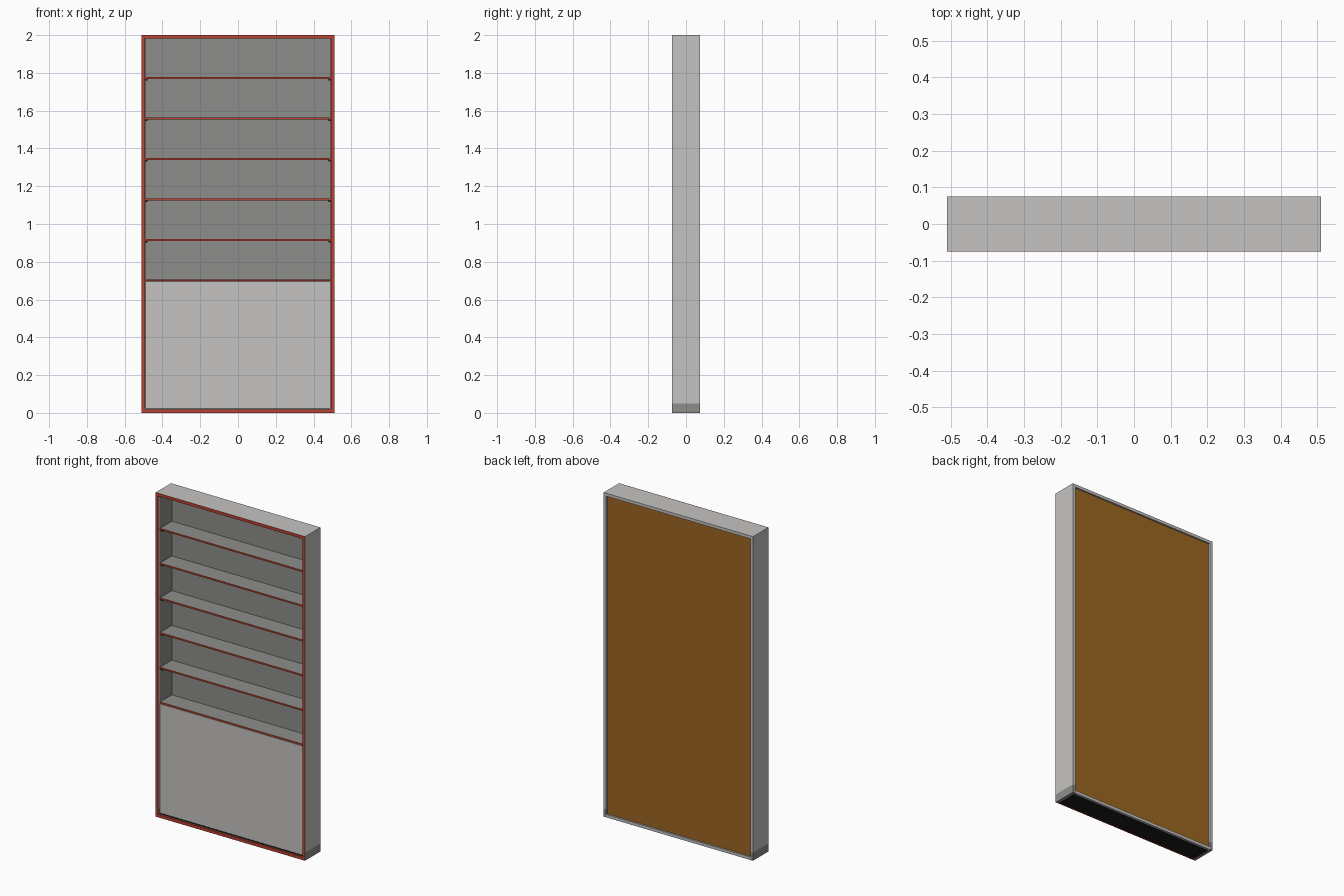
import bpy

if "Cube" in bpy.data.objects:
    bpy.data.objects.remove(bpy.data.objects["Cube"])


def material(name, rgb):
    m = bpy.data.materials.new(name)
    m.diffuse_color = (*rgb, 1)
    m.use_nodes = True
    m.node_tree.nodes["Principled BSDF"].inputs["Base Color"].default_value = m.diffuse_color
    return m


LIGHT = material("light grey", (0.56, 0.55, 0.54))
DARK = material("dark grey", (0.27, 0.27, 0.26))
RED = material("red edging", (0.50, 0.055, 0.03))
BROWN = material("brown backing", (0.33, 0.13, 0.015))
BLACK = material("black", (0.01, 0.01, 0.01))


def box(name, x, y, z, mat):
    """Box spanning the (min, max) ranges on each axis."""
    bpy.ops.mesh.primitive_cube_add(size=1)
    o = bpy.context.object
    o.name = name
    o.location = [(a + b) / 2 for a, b in (x, y, z)]
    o.scale = [b - a for a, b in (x, y, z)]
    o.data.materials.append(mat)
    return o


W, D, H, T = 0.51, 0.075, 2.0, 0.018   # half width, half depth, height, board
IN = W - T                             # inner half width
LIP = 0.002                            # front edging thickness
FRONT = -0.06                          # front of shelves and door
BACK = 0.055                           # inner face of the back

# Carcass sides, with a dark plinth band at the foot and red front edging
for side, s in (("left", -1), ("right", 1)):
    xr = sorted((s * IN, s * W))
    box(side + "_side", xr, (-D + LIP, D), (0.05, H), LIGHT)
    box(side + "_foot", xr, (-D + LIP, D), (0, 0.05), DARK)
    box(side + "_inner_lining", sorted((s * (IN - 0.002), s * IN)),
        (FRONT, BACK), (0.7, H - T), DARK)
    box(side + "_front_edging", xr, (-D, -D + LIP), (0, H), RED)

# Top and bottom boards with edging
box("top_board", (-IN, IN), (-D + LIP, D), (H - T, H), LIGHT)
box("top_front_edging", (-IN, IN), (-D, -D + LIP), (H - T, H), RED)
box("bottom_board", (-IN, IN), (-D + 0.008, D - 0.012), (0.002, T), BLACK)
box("bottom_rear_rail", (-IN, IN), (D - 0.012, D), (0, T), LIGHT)
box("bottom_front_edging", (-IN, IN), (-D, -D + 0.008), (0, T), RED)

# Back: grey inside, brown backing outside, slightly recessed
box("back_inner", (-IN, IN), (BACK, 0.059), (T, H - T), DARK)
box("back_outer", (-IN, IN), (0.059, 0.065), (T, H - T), BROWN)

# Lower door panel
box("door", (-IN + 0.003, IN - 0.003), (FRONT, FRONT + 0.015),
    (T + 0.004, 0.695), LIGHT)

# Shelves with red front edging and small support pins
for i in range(6):
    z = 0.702 + i * 0.2143
    box(f"shelf_{i}", (-IN, IN), (FRONT + LIP, BACK), (z - 0.005, z + 0.005), DARK)
    box(f"shelf_edging_{i}", (-IN, IN), (FRONT, FRONT + LIP),
        (z - 0.005, z + 0.005), RED)
    if i:
        for s in (-1, 1):
            for y in (-0.045, 0.04):
                box(f"shelf_pin_{i}", sorted((s * (IN - 0.014), s * IN)),
                    (y - 0.005, y + 0.005), (z - 0.015, z - 0.005), BLACK)
